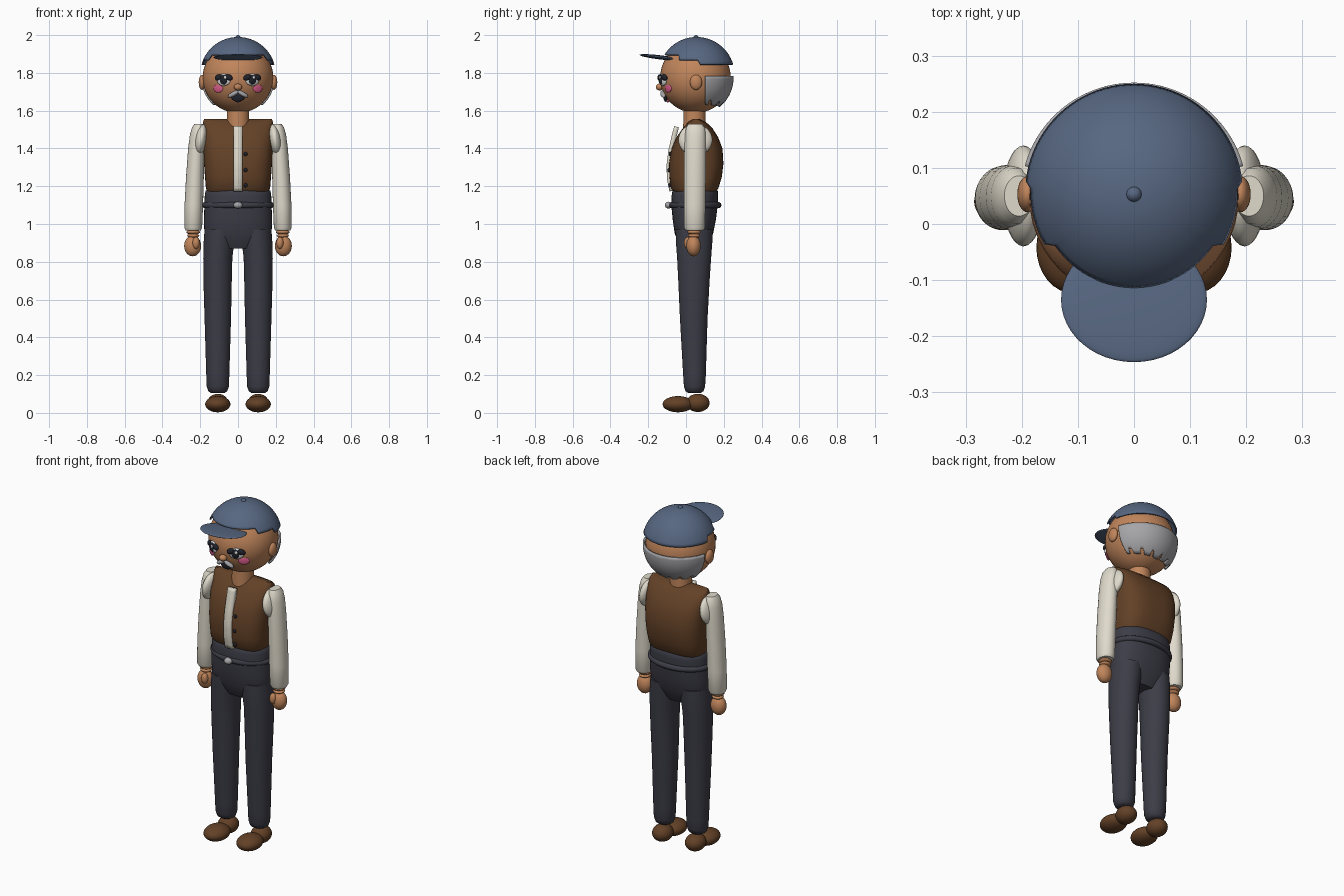
import bpy, bmesh, math
from math import sin, cos, pi, sqrt, asin, radians

if "Cube" in bpy.data.objects:
    bpy.data.objects.remove(bpy.data.objects["Cube"])


def material(name, r, g, b):
    m = bpy.data.materials.new(name)
    m.diffuse_color = (r, g, b, 1)
    m.use_nodes = True
    m.node_tree.nodes["Principled BSDF"].inputs["Base Color"].default_value = m.diffuse_color
    return m


BLUE = material("slate_blue", .095, .135, .22)
SKIN = material("tan_skin", .53, .235, .105)
BROWN = material("brown", .125, .053, .02)
CREAM = material("cream", .74, .70, .60)
CHARCOAL = material("charcoal", .046, .046, .064)
GREY = material("hair_grey", .38, .38, .40)
BLACK = material("near_black", .015, .017, .025)
WHITE = material("white", .8, .8, .8)
PINK = material("pink", .65, .10, .24)


def finish(name, bm, mat):
    bmesh.ops.recalc_face_normals(bm, faces=bm.faces[:])
    me = bpy.data.meshes.new(name)
    bm.to_mesh(me)
    bm.free()
    me.materials.append(mat)
    ob = bpy.data.objects.new(name, me)
    bpy.context.collection.objects.link(ob)
    bpy.context.view_layer.objects.active = ob
    bpy.ops.object.select_all(action='DESELECT')
    ob.select_set(True)
    bpy.ops.object.shade_smooth_by_angle(angle=radians(45))
    return ob


def blob(name, mat, c, r, tilt=(0, 0, 0), seg=32):
    """Ellipsoid with radii r, optionally tilted."""
    bm = bmesh.new()
    bmesh.ops.create_uvsphere(bm, u_segments=seg, v_segments=seg // 2, radius=1)
    bmesh.ops.scale(bm, vec=r, verts=bm.verts)
    ob = finish(name, bm, mat)
    ob.location = c
    ob.rotation_euler = tilt
    return ob


def loft(name, mat, rings, power=2.0, seg=40):
    """Stack of superellipse rings: (z, cx, cy, rx, ry)."""
    bm = bmesh.new()
    loops = []
    for z, cx, cy, rx, ry in rings:
        loop = []
        for i in range(seg):
            a = 2 * pi * i / seg
            c, s = cos(a), sin(a)
            loop.append(bm.verts.new((cx + rx * math.copysign(abs(c) ** (2 / power), c),
                                      cy + ry * math.copysign(abs(s) ** (2 / power), s), z)))
        loops.append(loop)
    for lo, hi in zip(loops, loops[1:]):
        for i in range(seg):
            j = (i + 1) % seg
            bm.faces.new((lo[i], lo[j], hi[j], hi[i]))
    bm.faces.new(loops[0])
    bm.faces.new(loops[-1])
    return finish(name, bm, mat)


def shell(name, mat, point, nu, nv, thick):
    """Thin curved sheet from a point(u, v) rule."""
    bm = bmesh.new()
    g = [[bm.verts.new(point(u / nu, v / nv)) for v in range(nv + 1)] for u in range(nu + 1)]
    for u in range(nu):
        for v in range(nv):
            bm.faces.new((g[u][v], g[u + 1][v], g[u + 1][v + 1], g[u][v + 1]))
    bmesh.ops.remove_doubles(bm, verts=bm.verts[:], dist=1e-5)
    ob = finish(name, bm, mat)
    mod = ob.modifiers.new("thickness", 'SOLIDIFY')
    mod.thickness = thick
    mod.offset = 0
    return ob


# Head, neck, nose
HY, HZ, HR = .05, 1.775, .187
blob("head", SKIN, (0, HY, HZ), (HR, HR, HR), seg=48)
loft("neck", SKIN, [(1.5, 0, .045, .06, .06), (1.63, 0, .045, .058, .058)])
blob("nose", SKIN, (0, -.14, 1.725), (.022, .02, .018))


def face_y(x, z):
    return HY - sqrt(max(0, HR ** 2 - x ** 2 - (z - HZ) ** 2))


def face_blob(name, mat, x, z, rx, rz, depth=.01, out=0, spin=0):
    """Flattened bead lying on the front of the head."""
    return blob(name, mat, (x, face_y(x, z) - out, z), (rx, depth, rz),
                (0, spin, math.atan2(x, .16)), seg=24)


# Cap dome with a raised front edge, button and visor
CY, CZ, CR = .056, 1.788, .198


def cap_point(u, v):
    a = 2 * pi * u
    front = abs((math.degrees(a) + 180) % 360 - 180)
    low = 1.895 if front < 57 else 1.868 if front < 93 else 1.843
    t = v * math.acos((low - CZ) / CR)
    return (CR * sin(t) * sin(a), CY - CR * sin(t) * cos(a), CZ + CR * cos(t))


shell("cap_dome", BLUE, cap_point, 90, 16, .008)
blob("cap_button", BLUE, (0, .053, 1.986), (.014, .014, .014), seg=20)
blob("cap_visor", BLUE, (0, -.135, 1.882), (.13, .112, .011), (-.12, 0, 0), seg=48)


# Hair wrapped round the back of the head, ragged lower edge
def hair_point(u, v):
    low = 1.622 + (.022 if int(u * 18) % 3 == 1 else 0) + .012 * abs(2 * u - 1)
    z = 1.783 + (low - 1.783) * v
    r = sqrt(.197 ** 2 - (z - HZ) ** 2)
    a0 = asin(.052 / r)
    a = a0 + (pi - 2 * a0) * u
    return (r * cos(a), HY + r * sin(a), z)


shell("back_hair", GREY, hair_point, 72, 10, .01)

# Torso
vest = [(1.165, -.06, .155, .160), (1.19, -.08, .172, .170), (1.25, -.088, .19, .175),
        (1.32, -.09, .198, .180), (1.40, -.076, .193, .184), (1.46, -.05, .17, .186),
        (1.51, -.015, .138, .186), (1.54, .012, .105, .185), (1.556, .035, .07, .18)]
loft("vest", BROWN, [(z, 0, (a + b) / 2, rx, (b - a) / 2) for z, a, b, rx in vest], 2.9, 56)

# Shirt front strip
strip = [(1.515, -.05), (1.46, -.064), (1.39, -.08), (1.31, -.09), (1.24, -.088), (1.175, -.075)]


def strip_point(u, v):
    k = min(int(v * 5 + 1e-6), 4)
    f = v * 5 - k
    (z0, y0), (z1, y1) = strip[k], strip[k + 1]
    return ((u - .5) * .046, y0 + (y1 - y0) * f, z0 + (z1 - z0) * f)


shell("shirt_front", CREAM, strip_point, 2, 15, .026)
for z, y in ((1.37, -.083), (1.285, -.09), (1.205, -.086)):
    blob("vest_button", BLACK, (.04, y, z), (.01, .008, .011), seg=16)

# Hips, belt, buckle
hips = [(.87, .04, .10, .065), (.90, .04, .155, .08), (.95, .042, .178, .102),
        (1.02, .044, .180, .114), (1.10, .045, .178, .123), (1.15, .047, .176, .123),
        (1.175, .048, .172, .12), (1.19, .048, .155, .105)]
loft("trouser_hips", CHARCOAL, [(z, 0, cy, rx, ry) for z, cy, rx, ry in hips], 2.3, 48)


def belt_point(u, v):
    a, b = 2 * pi * u, 2 * pi * v
    return ((.176 + .014 * cos(b)) * cos(a), .049 + (.124 + .014 * cos(b)) * sin(a), 1.10 + .015 * sin(b))


shell("belt", CHARCOAL, belt_point, 64, 10, .002)
blob("belt_buckle", GREY, (0, -.092, 1.10), (.024, .02, .018), seg=20)

# Paired parts
legs = [(.105, .107, .045, .035, .033), (.115, .107, .045, .05, .048), (.14, .107, .045, .059, .056),
        (.2, .107, .045, .061, .06), (.5, .107, .041, .070, .073), (.7, .108, .042, .075, .083),
        (.82, .107, .043, .077, .09), (.90, .101, .043, .081, .096), (.97, .095, .043, .082, .098)]
arms = [(.965, .237, .045, .040, .046), (.98, .237, .045, .047, .055), (1.1, .234, .046, .049, .057),
        (1.25, .228, .047, .047, .058), (1.4, .220, .048, .044, .057), (1.47, .215, .049, .04, .055),
        (1.51, .210, .05, .034, .05), (1.53, .205, .05, .026, .036)]
for s, side in ((-1, "right"), (1, "left")):
    def named(part):
        return side + "_" + part

    def mirror(rings):
        return [(z, s * x, y, rx, ry) for z, x, y, rx, ry in rings]

    loft(named("trouser_leg"), CHARCOAL, mirror(legs))
    loft(named("sleeve"), CREAM, mirror(arms))
    blob(named("shoulder"), CREAM, (s * .197, .05, 1.445), (.035, .09, .085), (0, -s * .15, 0))
    # Wrist rings, hand and thumb
    for z, r in ((.957, .036), (.938, .032)):
        blob(named("wrist"), SKIN, (s * .237, .043, z), (r, r, .013), seg=24)
    blob(named("hand"), SKIN, (s * .24, .04, .884), (.045, .038, .055))
    blob(named("thumb"), SKIN, (s * .222, .008, .90), (.019, .019, .032), seg=24)
    # Shoes
    blob(named("shoe_toe"), BROWN, (s * .107, -.042, .046), (.067, .082, .043))
    blob(named("shoe_heel"), BROWN, (s * .107, .063, .053), (.055, .062, .048))
    # Ears, eyes, lashes, cheeks
    blob(named("ear"), SKIN, (s * .19, .053, 1.75), (.018, .032, .04))
    ex = s * .076
    face_blob(named("eye_white"), WHITE, ex, 1.763, .04, .032, .014, .002)
    face_blob(named("pupil"), BLACK, ex, 1.764, .023, .026, .012, .010)
    face_blob(named("eye_glint"), WHITE, ex + .008, 1.776, .008, .009, .005, .021)
    for d in (-1, 1):
        face_blob(named("lash"), BLACK, ex + d * .026, 1.776, .023, .016, .013, .008, d * .35)
    face_blob(named("cheek"), PINK, s * .105, 1.718, .03, .023, .007)
    # Moustache half
    face_blob(named("moustache"), GREY, s * .025, 1.688, .033, .012, .014, .008, s * .5)

# Mouth
face_blob("mouth", BLACK, 0, 1.673, .036, .026, .012, .001)
face_blob("lower_lip", PINK, 0, 1.653, .018, .009, .01, .005)
